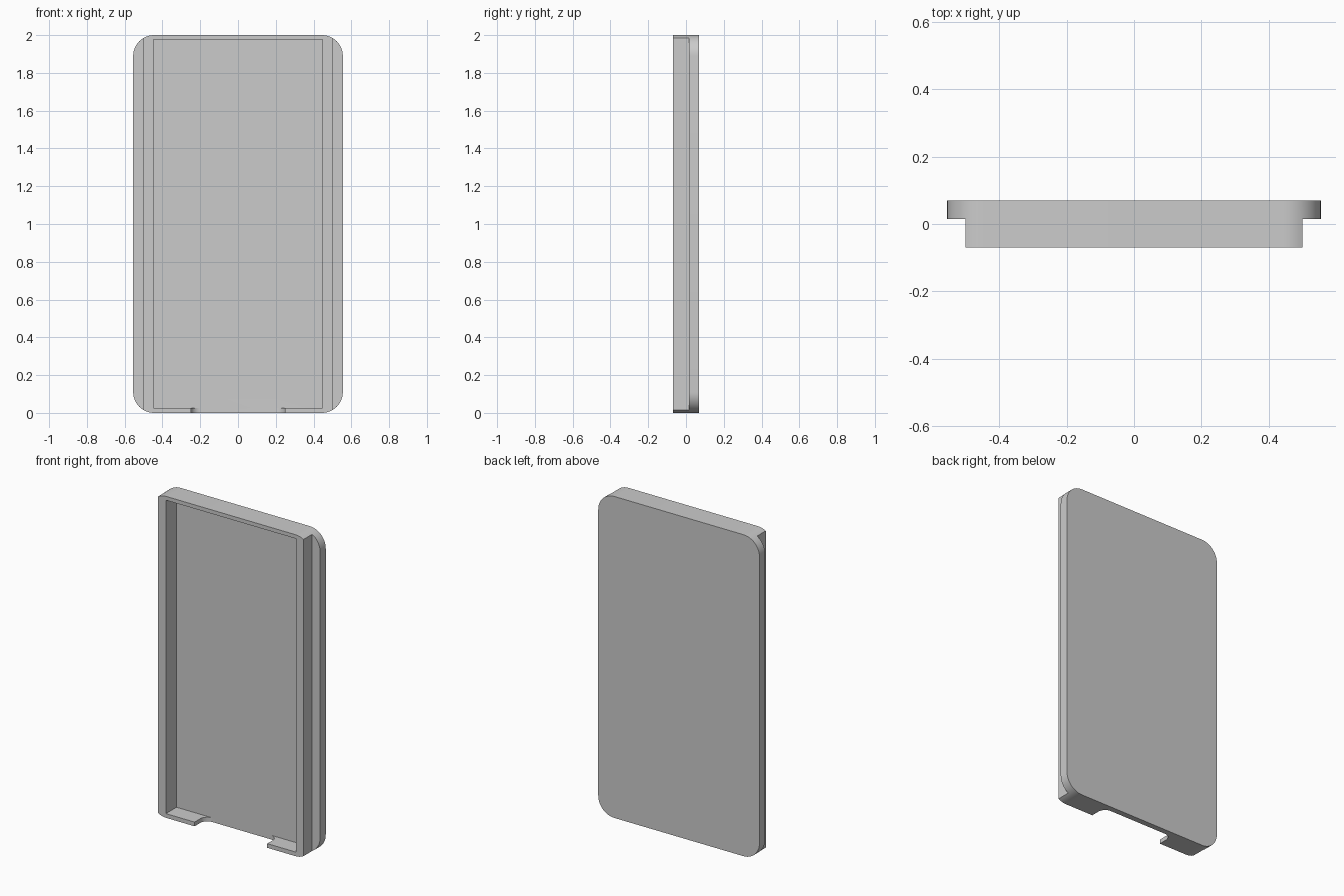
import bpy, bmesh
from math import sin, cos, pi, radians

if "Cube" in bpy.data.objects:
    bpy.data.objects.remove(bpy.data.objects["Cube"])


def arc(cx, cy, r, a0, a1, n=12):
    return [(cx + r * cos(radians(a0 + (a1 - a0) * i / n)),
             cy + r * sin(radians(a0 + (a1 - a0) * i / n))) for i in range(n + 1)]


def rect(x0, x1, z0, z1):
    return [(x0, z0), (x1, z0), (x1, z1), (x0, z1)]


def prism(name, pts, lo, hi, along):
    """Extrude a 2D profile along y (profile in xz) or z (profile in xy)."""
    bm = bmesh.new()
    place = (lambda p, h: (p[0], h, p[1])) if along == 'y' else (lambda p, h: (p[0], p[1], h))
    a = [bm.verts.new(place(p, lo)) for p in pts]
    b = [bm.verts.new(place(p, hi)) for p in pts]
    bm.faces.new(a)
    bm.faces.new(b[::-1])
    for i in range(len(pts)):
        j = (i + 1) % len(pts)
        bm.faces.new((a[i], b[i], b[j], a[j]))
    bmesh.ops.recalc_face_normals(bm, faces=bm.faces)
    me = bpy.data.meshes.new(name)
    bm.to_mesh(me)
    bm.free()
    ob = bpy.data.objects.new(name, me)
    bpy.context.collection.objects.link(ob)
    return ob


W, R, FRONT, BACK = 0.555, 0.11, -0.07, 0.07
FLOOR = 0.034

# rounded slab: the full outline
outline = (arc(W - R, 2 - R, R, 0, 90) + arc(R - W, 2 - R, R, 90, 180)
           + arc(R - W, R, R, 180, 270) + arc(W - R, R, R, 270, 360))
tray = prism("sliding_tray", outline, FRONT, BACK, 'y')

# side steps, leaving a flange at the back
cutters = [prism("step_cutter", rect(x, x + 0.2, -0.1, 2.1), -0.2, 0.015, 'y')
           for x in (0.5, -0.7)]

# recess in the front
cutters.append(prism("recess_cutter", rect(-0.447, 0.447, 0.026, 1.976), -0.2, FLOOR, 'y'))

# notch with rounded inner corners through the bottom wall
r, hw = 0.05, 0.25
notch = ([(-hw, -0.2), (hw, -0.2)] + arc(hw - r, FLOOR - r, r, 0, 90)
         + arc(r - hw, FLOOR - r, r, 90, 180))
cutters.append(prism("notch_cutter", notch, -0.1, 0.1, 'z'))

bpy.context.view_layer.objects.active = tray
tray.select_set(True)
for c in cutters:
    c.hide_render = True
    m = tray.modifiers.new("cut", 'BOOLEAN')
    m.operation, m.solver, m.object = 'DIFFERENCE', 'EXACT', c
    bpy.ops.object.modifier_apply(modifier=m.name)
    bpy.data.objects.remove(c)

bpy.ops.object.shade_smooth_by_angle(angle=radians(30))
